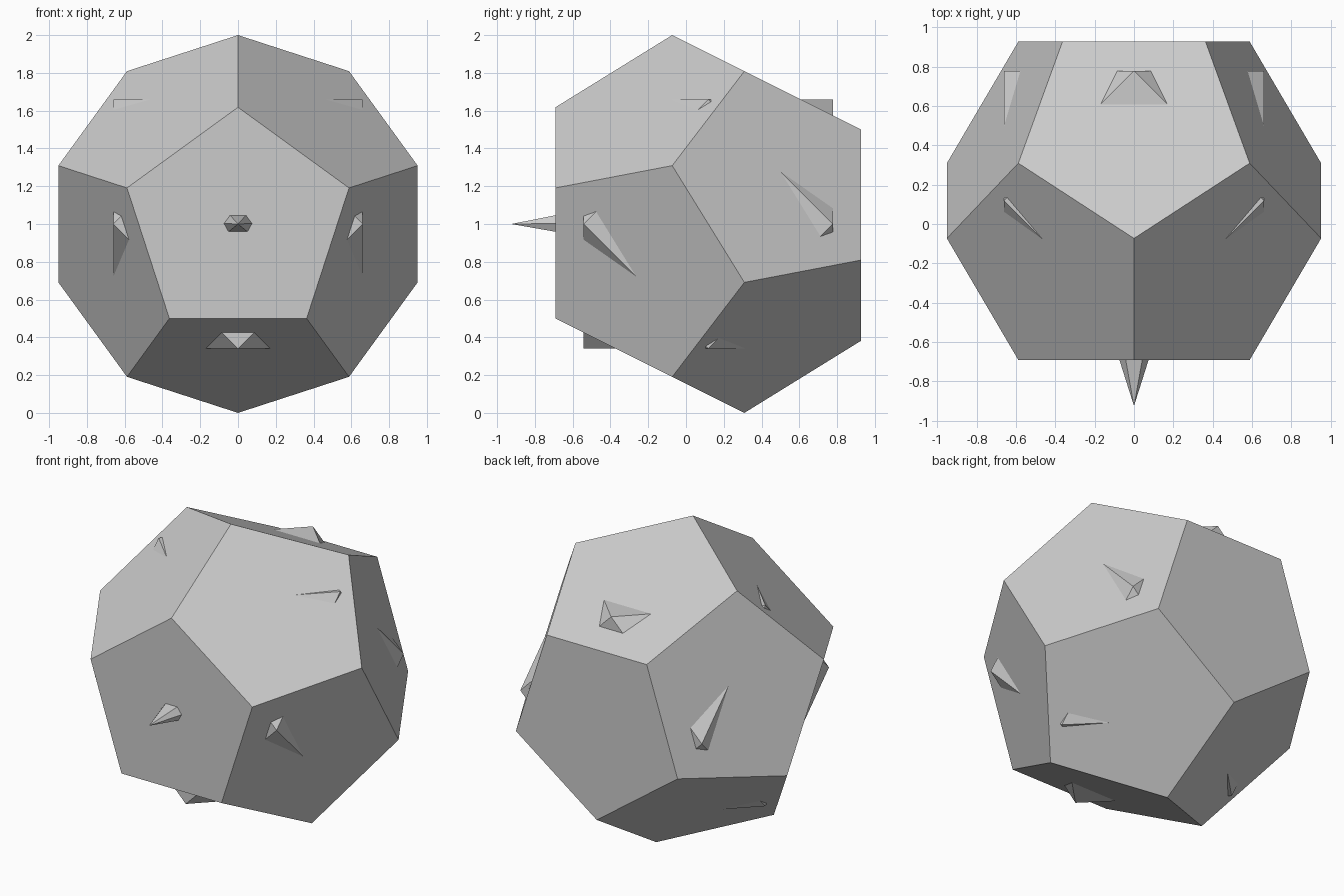
import bpy, bmesh
from math import sin, cos, radians, sqrt
from mathutils import Vector

if "Cube" in bpy.data.objects:
    bpy.data.objects.remove(bpy.data.objects["Cube"])

PHI = (1 + sqrt(5)) / 2
CENTRE = Vector((0, 0.118, 1))


def hull(name, points):
    """Convex solid around points, with flat polygon faces."""
    bm = bmesh.new()
    for p in points:
        bm.verts.new(CENTRE + Vector(p))
    bmesh.ops.convex_hull(bm, input=bm.verts[:])
    bmesh.ops.dissolve_limit(bm, angle_limit=radians(1), verts=bm.verts[:], edges=bm.edges[:])
    bmesh.ops.recalc_face_normals(bm, faces=bm.faces[:])
    mesh = bpy.data.meshes.new(name)
    bm.to_mesh(mesh)
    bm.free()
    obj = bpy.data.objects.new(name, mesh)
    bpy.context.collection.objects.link(obj)
    return obj


# Dodecahedron: four rings of five points along y
inner, outer = 1 / PHI, 1.0
points = []
for radius, y, start in ((inner, -0.809, 90), (outer, -0.191, 90),
                         (outer, 0.191, -90), (inner, 0.809, -90)):
    for i in range(5):
        a = radians(start + 72 * i)
        points.append((radius * cos(a), y, radius * sin(a)))
hull("dodecahedron_body", points)

# Cuboctahedron nested inside, its corners poking through the faces
r = 0.66
points = []
for s in (-r, r):
    for t in (-r, r):
        points += [(s, t, 0), (s, 0, t), (0, s, t)]
hull("cuboctahedron_core", points)

# Six-sided front spike, rooted inside the body
section = [(0.074, 0.003), (0.042, 0.046), (-0.042, 0.046),
           (-0.074, 0.003), (-0.05, -0.041), (0.05, -0.041)]
points = [(0, -1.043, 0)]
points += [(x * 1.5, -0.692, z * 1.5) for x, z in section]
hull("front_spike", points)
